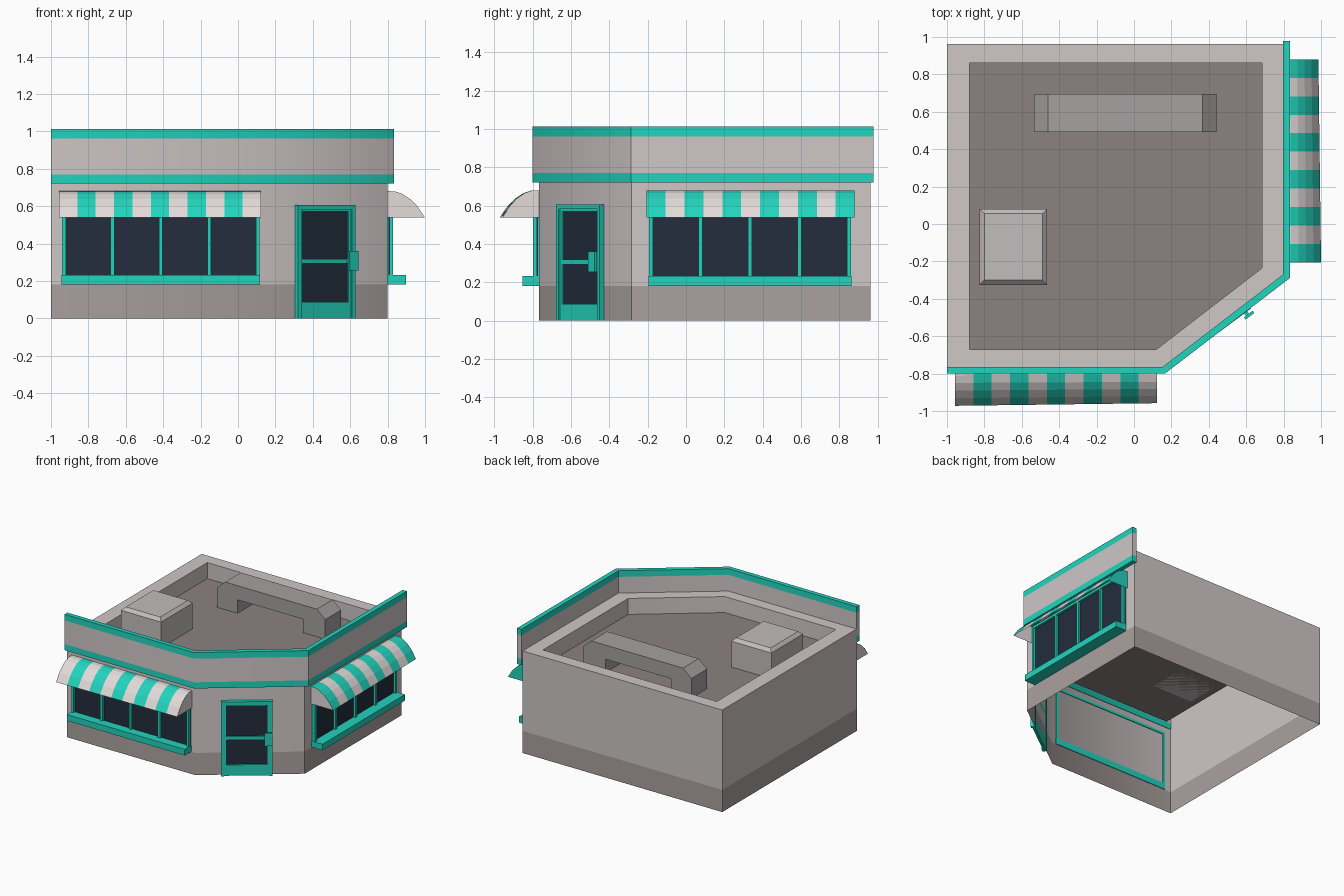
import bpy, bmesh, math
from mathutils import Vector, Matrix

if "Cube" in bpy.data.objects:
    bpy.data.objects.remove(bpy.data.objects["Cube"])


def mat(name, r, g, b):
    m = bpy.data.materials.new(name)
    lin = [((c / 255 + 0.055) / 1.055) ** 2.4 for c in (r, g, b)]
    m.diffuse_color = (*lin, 1)
    m.use_nodes = True
    m.node_tree.nodes["Principled BSDF"].inputs["Base Color"].default_value = m.diffuse_color
    return m


WALL = mat("wall_grey", 207, 199, 198)
BASE = mat("base_grey", 170, 161, 159)
ROOF = mat("roof_brown_grey", 140, 130, 128)
TEAL = mat("teal", 34, 212, 190)
WHITE = mat("awning_white", 226, 219, 217)
GLASS = mat("dark_glass", 34, 45, 60)
UNIT = mat("vent_light_grey", 195, 190, 189)
DUCT = mat("duct_grey", 166, 161, 160)


def finish(name, bm, mats, smooth=None):
    bmesh.ops.recalc_face_normals(bm, faces=bm.faces)
    me = bpy.data.meshes.new(name)
    bm.to_mesh(me)
    bm.free()
    for m in mats:
        me.materials.append(m)
    if smooth:
        me.polygons.foreach_set("use_smooth", [True] * len(me.polygons))
        me.set_sharp_from_angle(angle=math.radians(smooth))
    ob = bpy.data.objects.new(name, me)
    bpy.context.collection.objects.link(ob)
    return ob


def loft(name, rings, mats, side_idx, bottom=None, top=None, smooth=None):
    """Bridge closed rings of 3D points; side_idx gives the material of each band."""
    bm = bmesh.new()
    vs = [[bm.verts.new(p) for p in r] for r in rings]
    n = len(rings[0])
    for k, mi in enumerate(side_idx):
        for i in range(n):
            j = (i + 1) % n
            bm.faces.new((vs[k][i], vs[k][j], vs[k + 1][j], vs[k + 1][i])).material_index = mi
    if bottom is not None:
        bm.faces.new(vs[0]).material_index = bottom
    if top is not None:
        bm.faces.new(vs[-1]).material_index = top
    return finish(name, bm, mats, smooth)


def at(poly, z):
    return [(x, y, z) for x, y in poly]


def rect(x0, x1, y0, y1, z):
    return [(x0, y0, z), (x1, y0, z), (x1, y1, z), (x0, y1, z)]


class Facade:
    """Local frame on a wall: u along it, n outward, z up."""
    def __init__(self, origin, u, n):
        self.o, self.u, self.n = (Vector((*v, 0)) for v in (origin, u, n))

    def pt(self, u, n, z):
        return self.o + self.u * u + self.n * n + Vector((0, 0, z))

    def box(self, name, u, n, z, m):
        rings = [[self.pt(*p) for p in rect(*u, *n, h)] for h in z]
        return loft(name, rings, [m], [0], 0, 0)


# Building shell with parapet, open underneath
outer = [(-1, -.768), (.15, -.768), (.8, -.285), (.8, .962), (-1, .962)]
inner = [(-.88, -.67), (.12, -.67), (.685, -.235), (.685, .862), (-.88, .862)]
loft("building_shell",
     [at(outer, 0), at(outer, .18), at(outer, .83), at(inner, .83), at(inner, .70)],
     [WALL, BASE, ROOF], [1, 0, 0, 0], top=2, smooth=42)

# Sign band wrapping the street sides
sign = [(-1, -.8), (.165, -.8), (.835, -.288), (.835, .978),
        (.797, .978), (.797, -.27), (.153, -.764), (-1, -.764)]
loft("sign_band", [at(sign, z) for z in (.72, .77, .962, 1.012)],
     [WALL, TEAL], [1, 0, 1], 1, 1, smooth=42)

front = Facade((0, -.768), (1, 0), (0, -1))
right = Facade((.8, 0), (0, 1), (1, 0))
d = Vector((.65, .483)).normalized()
corner = Facade((.15, -.768), d, (d.y, -d.x))


def window(side, f, a, b, sill_out):
    w, head = .02, .67
    f.box(side + "_window_glass", (a, b), (.004, .012), (.2, head), GLASS)
    for i in range(5):
        u = a + w / 2 + (b - a - w) * i / 4
        back = -.006 if i in (0, 4) else .004
        f.box(f"{side}_window_post_{i}", (u - w / 2, u + w / 2), (back, .03), (.2, head), TEAL)
    f.box(side + "_window_head", (a, b), (-.006, .03), (head - w, head), TEAL)
    f.box(side + "_window_sill", (a - .003, b + .003), (-.006, sill_out), (.182, .232), TEAL)


def awning(side, f, a, b, d0, d1, first_teal, cap0, cap1, n=11):
    prof = [(0, .68), (.2, .679), (.4, .665), (.6, .638), (.8, .598), (1, .538)]
    bm = bmesh.new()
    cols = []
    for i in range(n + 1):
        t = i / n
        depth = d0 + (d1 - d0) * t
        cols.append([bm.verts.new(f.pt(a + (b - a) * t, p * depth, z)) for p, z in prof])
    for i in range(n):
        for k in range(len(prof) - 1):
            q = bm.faces.new((cols[i][k], cols[i + 1][k], cols[i + 1][k + 1], cols[i][k + 1]))
            q.material_index = (i + first_teal) % 2
    for col, u, mi in ((cols[0], a, cap0), (cols[-1], b, cap1)):
        bm.faces.new(col + [bm.verts.new(f.pt(u, 0, .538))]).material_index = mi
    finish(side + "_awning", bm, [WHITE, TEAL])


window("front", front, -.94, .115, .085)
window("right", right, -.193, .86, .098)
awning("front", front, -.957, .123, .204, .19, 0, 0, 0)
awning("right", right, -.205, .88, .2, .186, 1, 0, 1)

# Corner door: frame, leaf rails, glass, handle
c, hw = .382, .19
for s in (-1, 1):
    u = sorted((c + s * hw, c + s * (hw - .022)))
    corner.box(f"door_jamb_{s}", u, (-.005, .03), (0, .605), TEAL)
    u = sorted((c + s * (hw - .022), c + s * .153))
    corner.box(f"door_stile_{s}", u, (0, .02), (0, .585), TEAL)
corner.box("door_head", (c - hw + .022, c + hw - .022), (-.005, .03), (.582, .605), TEAL)
for name, z in (("bottom", (0, .088)), ("middle", (.293, .318)), ("top", (.57, .583))):
    corner.box(f"door_rail_{name}", (c - .153, c + .153), (0, .02), z, TEAL)
corner.box("door_glass", (c - .155, c + .155), (.003, .01), (.05, .575), GLASS)
corner.box("door_handle_stem", (.525, .545), (.01, .05), (.295, .32), TEAL)
corner.box("door_handle", (.512, .57), (.045, .06), (.255, .36), TEAL)

# Rooftop vent unit with bevelled top
loft("roof_vent_unit",
     [rect(-.825, -.465, -.325, .08, .70), rect(-.825, -.465, -.325, .08, .91),
      rect(-.80, -.49, -.30, .055, .935)], [UNIT], [0, 0], 0, 0)

# Rooftop duct: chamfered bridge profile pulled along y
bridge = [(-.535, .70), (-.535, .86), (-.46, .925), (.365, .925), (.44, .86), (.44, .70),
          (.24, .70), (.24, .81), (-.35, .81), (-.35, .70)]
loft("roof_duct", [[(x, y, z) for x, z in bridge] for y in (.493, .695)], [DUCT], [0], 0, 0)
